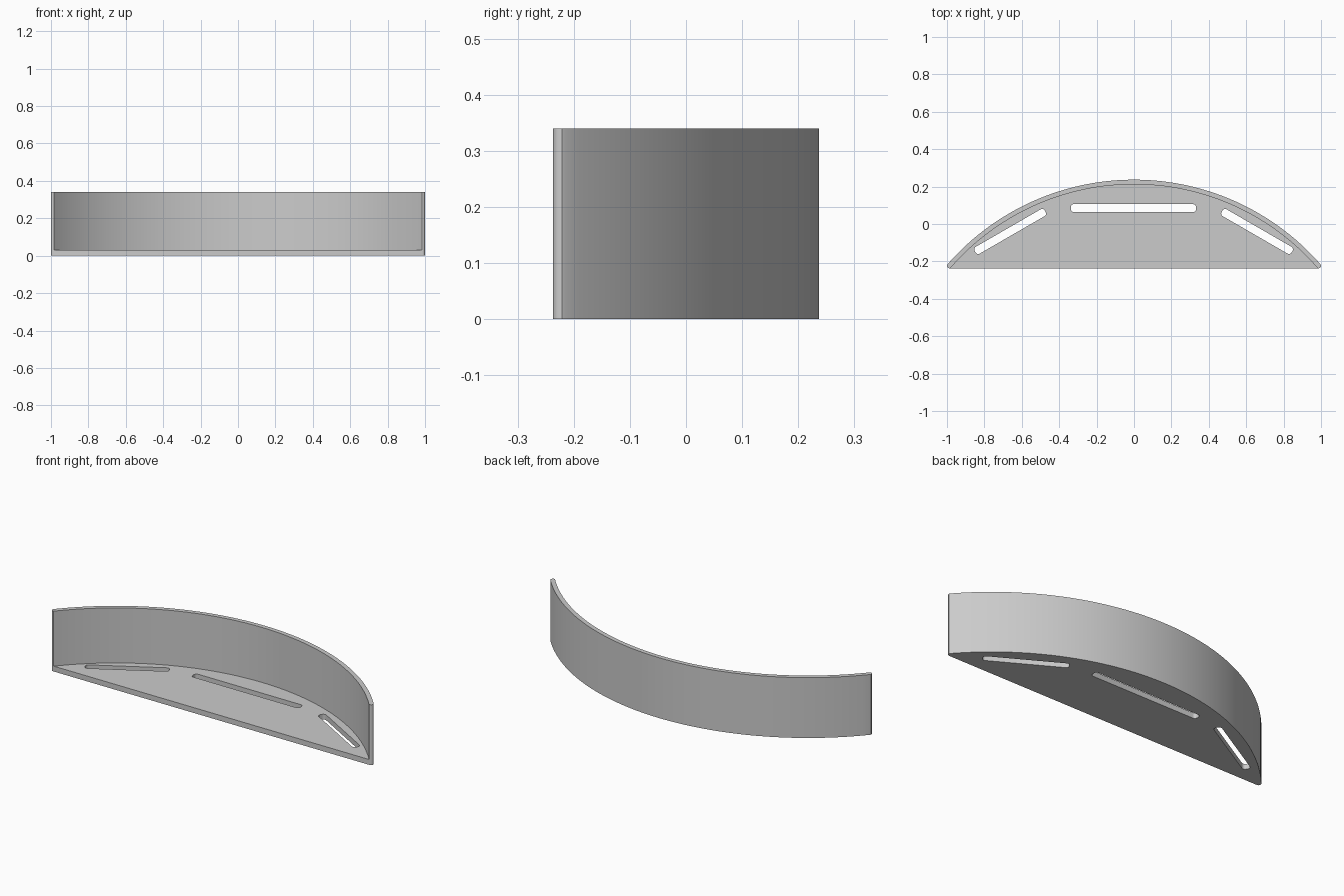
import bpy, bmesh, math
from mathutils import Matrix

if "Cube" in bpy.data.objects:
    bpy.data.objects.remove(bpy.data.objects["Cube"])

R_OUT, R_IN, CY = 1.325, 1.30, -1.088     # wall radii and arc centre
FRONT, HEIGHT, FLOOR = -0.237, 0.34, 0.03

grey = bpy.data.materials.new("light_grey")
grey.diffuse_color = (0.6, 0.6, 0.6, 1)
grey.use_nodes = True
grey.node_tree.nodes["Principled BSDF"].inputs["Base Color"].default_value = grey.diffuse_color


def arc(cx, cy, r, a0, a1, n):
    return [(cx + r * math.cos(a0 + (a1 - a0) * i / n),
             cy + r * math.sin(a0 + (a1 - a0) * i / n)) for i in range(n + 1)]


def prism(name, pts, z0, z1, matrix=Matrix()):
    """Extrude a counter-clockwise outline from z0 to z1."""
    bm = bmesh.new()
    face = bm.faces.new([bm.verts.new((x, y, z0)) for x, y in pts])
    up = bmesh.ops.extrude_face_region(bm, geom=[face])["geom"]
    bmesh.ops.translate(bm, vec=(0, 0, z1 - z0),
                        verts=[v for v in up if isinstance(v, bmesh.types.BMVert)])
    bmesh.ops.recalc_face_normals(bm, faces=bm.faces)
    bm.transform(matrix)
    me = bpy.data.meshes.new(name)
    bm.to_mesh(me)
    bm.free()
    me.materials.append(grey)
    ob = bpy.data.objects.new(name, me)
    bpy.context.collection.objects.link(ob)
    return ob


def slot(name, length, width, r, x, y, angle):
    """Rounded bar that pierces the floor."""
    pts = []
    for i, (sx, sy) in enumerate([(1, 1), (-1, 1), (-1, -1), (1, -1)]):
        pts += arc(sx * (length / 2 - r), sy * (width / 2 - r), r,
                   i * math.pi / 2, (i + 1) * math.pi / 2, 6)
    return prism(name, pts, -0.05, 0.1,
                 Matrix.Translation((x, y, 0)) @ Matrix.Rotation(angle, 4, 'Z'))


# Curved tray body with rounded tips
a_out = math.asin((-0.214 - CY) / R_OUT)
right_tip = [(0.987, FRONT), (0.994, -0.235), (0.999, -0.229), (1.0, -0.221)]
left_tip = [(-x, y) for x, y in reversed(right_tip)]
body = prism("curved_tray",
             right_tip + arc(0, CY, R_OUT, a_out, math.pi - a_out, 72) + left_tip,
             0, HEIGHT)

# Hollow above the floor, open to the front, and three floor slots
a_in = math.asin((FRONT - 0.03 - CY) / R_IN)
cutters = [
    prism("hollow_cutter", arc(0, CY, R_IN, a_in, math.pi - a_in, 72), FLOOR, 0.5),
    slot("middle_slot_cutter", 0.67, 0.042, 0.016, -0.003, 0.085, 0),
    slot("left_slot_cutter", 0.432, 0.042, 0.016, -0.662, -0.04, math.radians(30)),
    slot("right_slot_cutter", 0.432, 0.042, 0.016, 0.658, -0.04, math.radians(-30)),
]
for c in cutters:
    mod = body.modifiers.new(c.name, 'BOOLEAN')
    mod.operation, mod.solver, mod.object = 'DIFFERENCE', 'EXACT', c

# Apply the cuts, then remove the helpers
bpy.context.view_layer.update()
final = bpy.data.meshes.new_from_object(body.evaluated_get(bpy.context.evaluated_depsgraph_get()))
body.modifiers.clear()
body.data = final
for c in cutters:
    bpy.data.objects.remove(c)

bpy.ops.object.select_all(action='DESELECT')
body.select_set(True)
bpy.context.view_layer.objects.active = body
bpy.ops.object.shade_smooth_by_angle(angle=math.radians(35))
